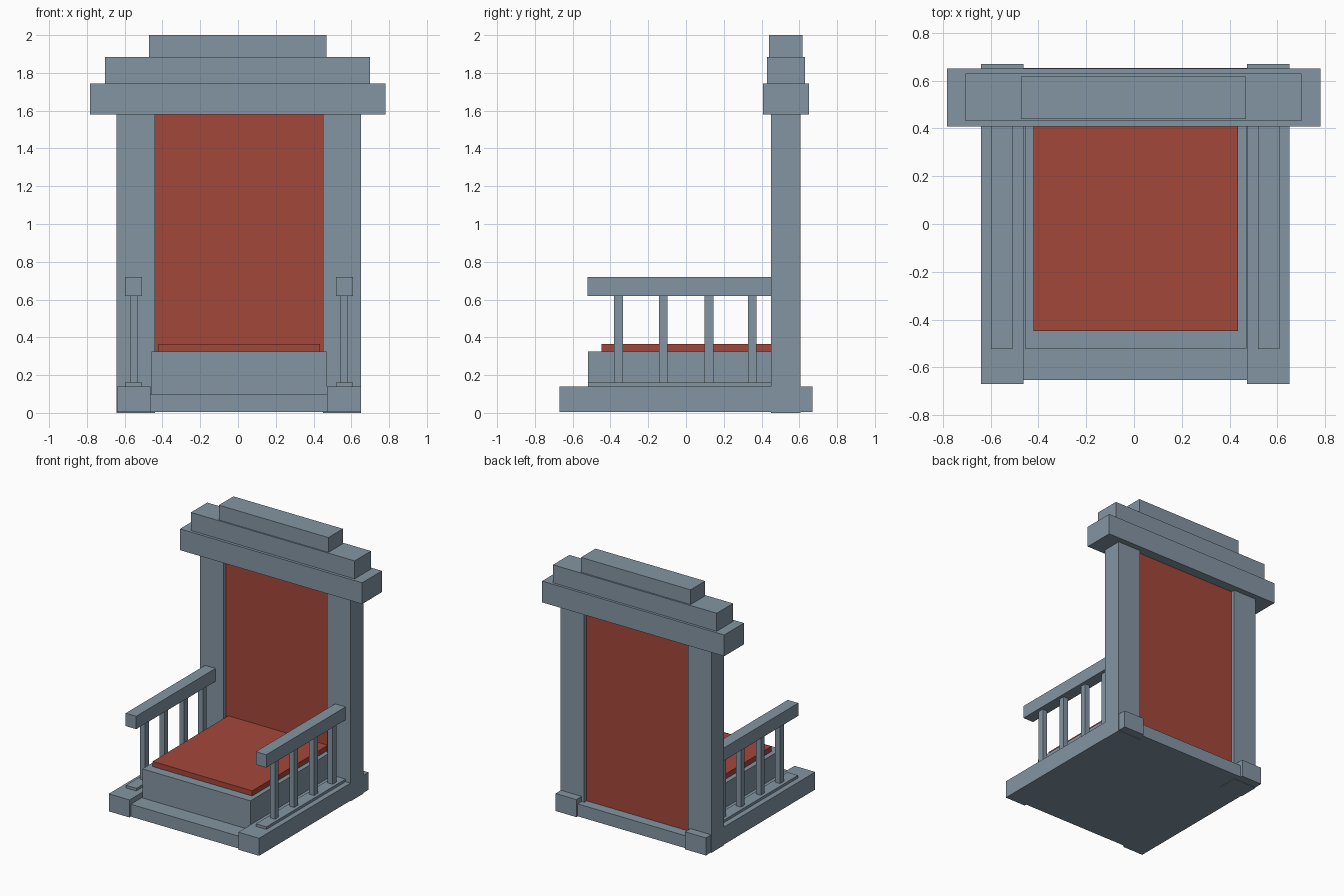
import bpy

if "Cube" in bpy.data.objects:
    bpy.data.objects.remove(bpy.data.objects["Cube"])


def material(name, rgb):
    m = bpy.data.materials.new(name)
    m.diffuse_color = (*rgb, 1.0)
    m.use_nodes = True
    m.node_tree.nodes["Principled BSDF"].inputs["Base Color"].default_value = m.diffuse_color
    return m


STONE = material("blue grey stone", (0.23, 0.30, 0.365))
RED = material("red fabric", (0.37, 0.063, 0.043))
CX = 0.005  # the throne body sits slightly right of the crown centre


def box(name, x, y, z, mat=STONE):
    """Axis-aligned box from (min, max) pairs."""
    bpy.ops.mesh.primitive_cube_add(size=1, location=[sum(r) / 2 for r in (x, y, z)])
    ob = bpy.context.object
    ob.name = name
    ob.scale = [r[1] - r[0] for r in (x, y, z)]
    bpy.ops.object.transform_apply(location=False, rotation=False, scale=True)
    ob.data.materials.append(mat)
    return ob


# Base and seat
box("base_plate", (-0.47, 0.48), (-0.653, 0.653), (0.004, 0.10))
box("seat_block", (-0.457, 0.47), (-0.52, 0.485), (0.09, 0.325))
box("seat_cushion", (-0.42, 0.435), (-0.447, 0.485), (0.32, 0.365), RED)

# Back panel between the posts
box("back_panel", (-0.46, 0.47), (0.48, 0.575), (0.09, 1.60), RED)

# Mirrored sides: runner, post, arm sill, balusters and rail
for side, s in (("left", -1), ("right", 1)):
    def span(a, b):
        return tuple(sorted((CX + s * a, CX + s * b)))

    box(side + "_runner", span(0.467, 0.645), (-0.67, 0.67), (0.004, 0.14))
    box(side + "_back_post", span(0.445, 0.647), (0.45, 0.605), (0.0, 1.59))
    box(side + "_arm_sill", span(0.513, 0.603), (-0.52, 0.46), (0.13, 0.16))
    box(side + "_arm_rail", span(0.513, 0.603), (-0.522, 0.46), (0.62, 0.72))
    for i, y in enumerate((-0.357, -0.121, 0.122, 0.35)):
        box(f"{side}_baluster_{i + 1}", span(0.536, 0.578), (y - 0.023, y + 0.023), (0.15, 0.63))

# Stepped crown
box("crown_lower", (-0.783, 0.78), (0.408, 0.65), (1.58, 1.745))
box("crown_middle", (-0.705, 0.70), (0.43, 0.63), (1.74, 1.885))
box("crown_top", (-0.472, 0.468), (0.44, 0.618), (1.88, 2.0))
